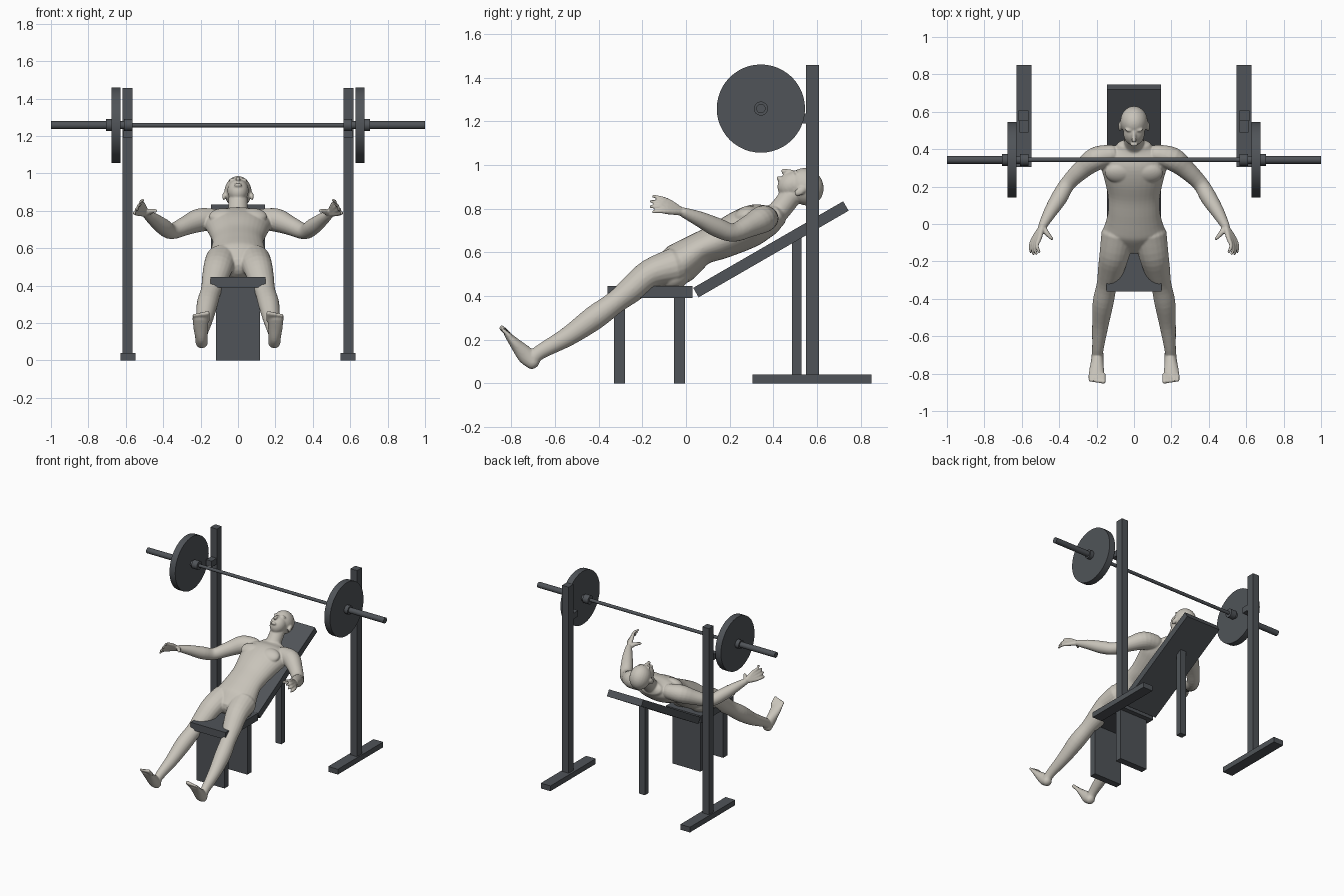
import bpy, bmesh, math
from mathutils import Matrix, Vector

if "Cube" in bpy.data.objects:
    bpy.data.objects.remove(bpy.data.objects["Cube"])

TILT = Matrix.Rotation(math.radians(30), 4, 'X')   # recline of bench and torso


def material(name, rgb):
    m = bpy.data.materials.new(name)
    m.use_nodes = True
    m.diffuse_color = (*rgb, 1)
    for n in m.node_tree.nodes:
        if n.type == 'BSDF_PRINCIPLED':
            n.inputs["Base Color"].default_value = (*rgb, 1)
    return m


STEEL = material("dark_grey_steel", (0.08, 0.088, 0.098))
SKIN = material("pale_skin", (0.58, 0.55, 0.49))
CLOTH = material("charcoal_cloth", (0.068, 0.074, 0.082))


def add_object(name, bm, *mats):
    me = bpy.data.meshes.new(name)
    bm.to_mesh(me)
    bm.free()
    for m in mats:
        me.materials.append(m)
    ob = bpy.data.objects.new(name, me)
    bpy.context.collection.objects.link(ob)
    return ob


def box(name, x, y, z, turn=Matrix()):
    bm = bmesh.new()
    mid = Vector([(a + b) / 2 for a, b in (x, y, z)])
    size = [b - a for a, b in (x, y, z)]
    bmesh.ops.create_cube(bm, size=1, matrix=turn @ Matrix.Translation(mid) @ Matrix.Diagonal((*size, 1)))
    return add_object(name, bm, STEEL)


def rod(name, x0, x1, r):
    """Cylinder on the barbell axis."""
    bpy.ops.mesh.primitive_cylinder_add(vertices=48, radius=r, depth=abs(x1 - x0),
                                        location=((x0 + x1) / 2, 0.343, 1.258),
                                        rotation=(0, math.pi / 2, 0))
    ob = bpy.context.object
    ob.name = name
    ob.data.materials.append(STEEL)
    bpy.ops.object.shade_smooth_by_angle()


# Bench
box("seat", (-.148, .148), (-.36, .03), (.39, .445))
box("front_leg", (-.117, .117), (-.33, -.28), (0, .395))
box("middle_leg", (-.117, .117), (-.055, -.005), (0, .395))
box("backrest_post", (-.025, .025), (.485, .53), (0, .67))
box("backrest", (-.145, .145), (.247, 1.04), (.312, .362), TILT)

# Rack and barbell
rod("bar", -.62, .62, .012)
for s, side in ((1, "left"), (-1, "right")):
    def span(a, b):
        return sorted((s * a, s * b))
    box(side + "_upright", span(.563, .618), (.55, .608), (.03, 1.457))
    box(side + "_rack_foot", span(.547, .628), (.305, .85), (0, .04))
    box(side + "_hook", span(.565, .612), (.49, .555), (1.19, 1.235))
    rod(side + "_inner_collar", s * .565, s * .61, .032)
    rod(side + "_sleeve", s * .6, s * 1.0, .021)
    rod(side + "_plate", s * .628, s * .676, .202)
    rod(side + "_outer_collar", s * .676, s * .705, .032)

# Body: overlapping lofts and ellipsoids fused into one skin
body = bmesh.new()


def spline(rows, steps=4):
    """Smooth in-between rows of (x, y, z, width, depth)."""
    pts = [Vector(r) for r in rows]
    out = []
    for i in range(len(pts) - 1):
        a, b, c, d = pts[max(i - 1, 0)], pts[i], pts[i + 1], pts[min(i + 2, len(pts) - 1)]
        for k in range(steps):
            t = k / steps
            out.append(b + (c - a) * (t / 2) + (2 * a - 5 * b + 4 * c - d) * (t * t / 2)
                       + (3 * b - a - 3 * c + d) * (t ** 3 / 2))
    return out + [pts[-1]]


def tube(rows, s=1, sides=20):
    rows = spline([(s * r[0], *r[1:4], r[-1]) for r in rows])
    mids = [Vector(r[:3]) for r in rows]
    rings = []
    last = len(rows) - 1
    for i, r in enumerate(rows):
        t = (mids[min(i + 1, last)] - mids[max(i - 1, 0)]).normalized()
        wide = (Vector((1, 0, 0)) - t * t.x).normalized()
        deep = t.cross(wide)
        # rounded ends
        sets = [(0, 1)]
        if i in (0, last):
            sets = [(math.sin(a) * min(r[3], r[4]) * .8, math.cos(a)) for a in (0, .5, 1, 1.4)]
            if i == 0:
                sets = [(-d, k) for d, k in reversed(sets)]
        for d, k in sets:
            ring = []
            for j in range(sides):
                a = j * math.tau / sides
                ring.append(body.verts.new(mids[i] + t * d + wide * (r[3] * k * math.cos(a))
                                           + deep * (r[4] * k * math.sin(a))))
            rings.append(ring)
    for p, q in zip(rings, rings[1:]):
        for j in range(sides):
            n = (j + 1) % sides
            body.faces.new((p[j], p[n], q[n], q[j]))
    body.faces.new(rings[0][::-1])
    body.faces.new(rings[-1])


def lying(x, u, f):
    """Point on the reclined body: u toward the crown, f toward the chest."""
    return TILT @ Vector((x, u, f))


def blob(x, u, f, rx, ru, rf):
    bmesh.ops.create_uvsphere(body, u_segments=24, v_segments=16, radius=1, matrix=Matrix.Translation(
        lying(x, u, f)) @ TILT @ Matrix.Diagonal((rx, ru, rf, 1)))


# Torso and neck
torso = [(.17, .485, .11, .075), (.24, .489, .16, .094), (.30, .495, .15, .088), (.37, .5, .138, .077),
         (.46, .487, .14, .084), (.56, .48, .16, .094), (.64, .472, .178, .092), (.70, .46, .16, .074),
         (.74, .458, .10, .055)]
neck = [(.71, .455, .07, .05), (.77, .473, .054, .05), (.85, .505, .052, .05)]
for part in (torso, neck):
    tube([(*lying(0, u, f), w, d) for u, f, w, d in part], sides=32)

# Head
blob(0, .925, .505, .073, .08, .088)
blob(0, .875, .543, .057, .07, .06)
blob(0, .838, .599, .022, .011, .012)
tube([(*lying(0, .91, .594), .008), (*lying(0, .872, .618), .013)])

for s in (1, -1):
    # Face, chest and seat muscles
    blob(s * .075, .89, .50, .009, .028, .018)
    blob(s * .026, .918, .582, .024, .009, .014)
    blob(s * .075, .62, .532, .08, .058, .037)
    blob(s * .075, .20, .452, .078, .08, .062)
    # Arm
    tube([(.12, .37, .755, .055), (.205, .348, .75, .063), (.28, .29, .72, .051), (.355, .215, .69, .042),
          (.40, .14, .715, .044), (.45, .06, .753, .035), (.49, -.012, .783, .023)], s)
    # Hand
    for i in range(4):
        k = i / 3
        tip = .012 * math.sin(k * math.pi)
        tube([(.49, -.012, .783, .016), (.535 - .03 * k, -.075, .785 + .045 * k, .013),
              (.553 - .034 * k, -.115 - tip, .788 + .06 * k, .010),
              (.552 - .045 * k, -.15 - tip, .785 + .072 * k, .008)], s, 10)
    tube([(.488, -.015, .783, .016), (.465, -.05, .797, .014), (.438, -.08, .80, .009)], s, 10)
    # Leg
    tube([(.085, -.055, .535, .09, .085), (.105, -.165, .50, .08, .068), (.125, -.25, .43, .069, .061),
          (.145, -.325, .37, .055, .052), (.165, -.42, .30, .056, .056), (.18, -.54, .215, .044, .045),
          (.193, -.665, .145, .031, .034), (.196, -.70, .115, .031, .034)], s)
    # Foot
    tube([(.194, -.70, .095, .033, .034), (.196, -.735, .13, .034, .040), (.2, -.785, .185, .040, .025),
          (.2, -.82, .225, .043, .014)], s)
    for i in range(5):
        r = .009 + .001 * i
        tube([(.234 - .0175 * i, -.805, .215, r), (.234 - .0175 * i, -.836 - .002 * i, .242 + .003 * i, r)], s, 10)

bmesh.ops.recalc_face_normals(body, faces=body.faces[:])
man = add_object("reclining_man", body, SKIN)
fuse = man.modifiers.new("fuse", 'REMESH')
fuse.mode = 'VOXEL'
fuse.voxel_size = .0055
soften = man.modifiers.new("soften", 'SMOOTH')
soften.factor = .5
soften.iterations = 4
skin_mesh = bpy.data.meshes.new_from_object(man.evaluated_get(bpy.context.evaluated_depsgraph_get()))
man.modifiers.clear()

# Shorts: cut the skin at waist and hem, then colour between the cuts
WAIST, HEM = .357, .107
bm = bmesh.new()
bm.from_mesh(skin_mesh)
for u in (WAIST, HEM):
    bmesh.ops.bisect_plane(bm, geom=bm.verts[:] + bm.edges[:] + bm.faces[:], dist=1e-5,
                           plane_co=lying(0, u, 0), plane_no=lying(0, 1, 0))
up = lying(0, 1, 0)
for f in bm.faces:
    c = f.calc_center_median()
    f.material_index = int(HEM < c.dot(up) < WAIST and abs(c.x) < .26)
    f.smooth = True
bm.to_mesh(man.data)
bm.free()
man.data.materials.clear()
for m in (SKIN, CLOTH):
    man.data.materials.append(m)
